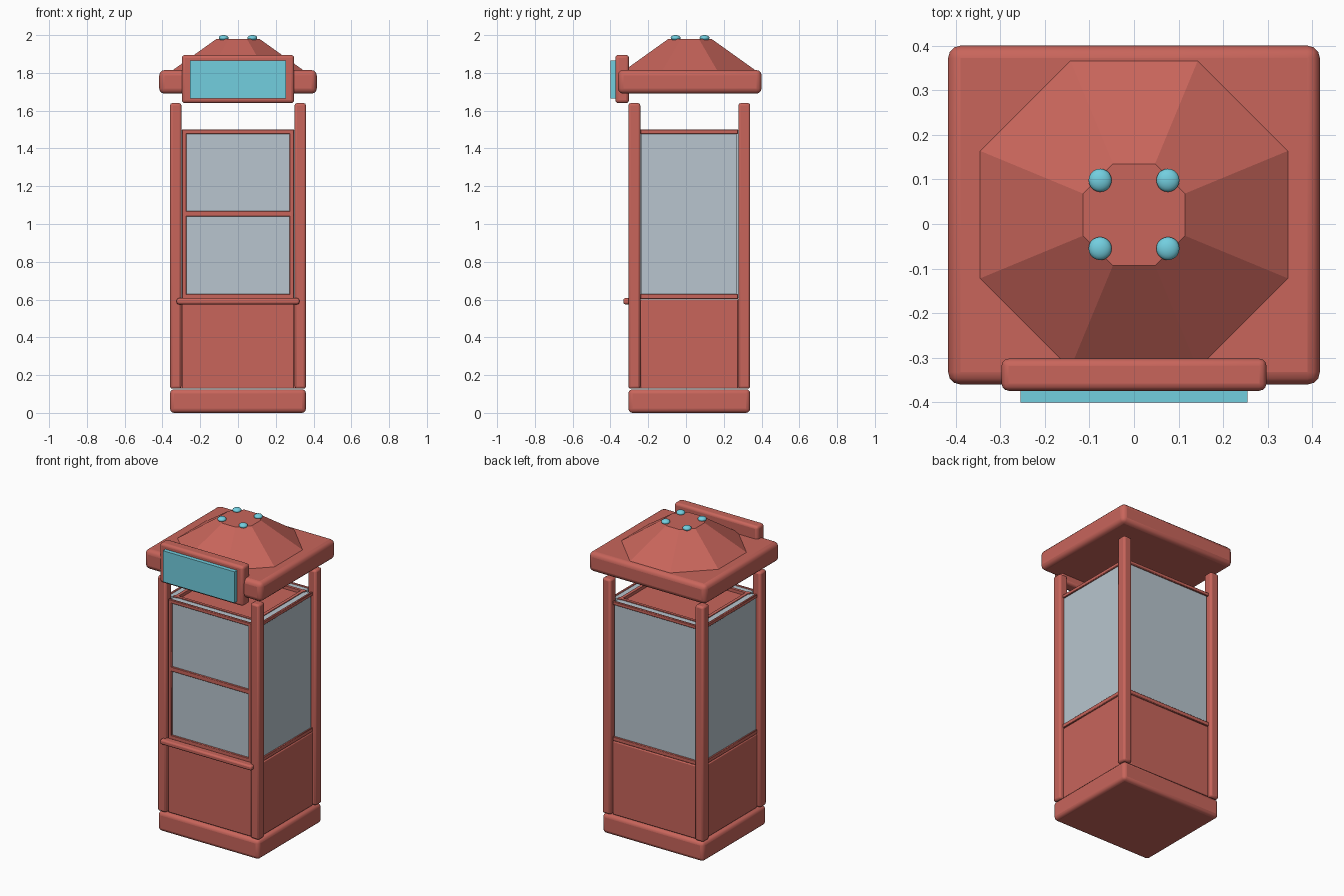
import bpy, math

if "Cube" in bpy.data.objects:
    bpy.data.objects.remove(bpy.data.objects["Cube"])

CY = 0.018  # depth centre of the booth body


def material(name, rgb):
    m = bpy.data.materials.new(name)
    m.diffuse_color = (*rgb, 1)
    m.use_nodes = True
    m.node_tree.nodes["Principled BSDF"].inputs["Base Color"].default_value = m.diffuse_color
    return m


RED = material("red_paint", (0.58, 0.13, 0.105))
CYAN = material("cyan_light", (0.17, 0.62, 0.74))
GLASS = material("pale_glass", (0.48, 0.56, 0.62))


def box(name, x, y, z, mat=RED, bevel=0.0, seg=2):
    """Box from (min, max) ranges, with optional rounded edges."""
    bpy.ops.mesh.primitive_cube_add(
        size=1, location=[(r[0] + r[1]) / 2 for r in (x, y, z)])
    o = bpy.context.object
    o.name = name
    o.scale = [r[1] - r[0] for r in (x, y, z)]
    bpy.ops.object.transform_apply(location=False, rotation=False, scale=True)
    o.data.materials.append(mat)
    if bevel:
        b = o.modifiers.new("rounded", 'BEVEL')
        b.width, b.segments = bevel, seg
        bpy.ops.object.shade_smooth_by_angle(angle=math.radians(40))
    return o


# Base slab and corner posts
box("base", (-.36, .36), (-.305, .34), (0, .125), RED, .022, 3)
for sx, side in ((-1, "left"), (1, "right")):
    xr = sorted((sx * .30, sx * .36))
    box(f"front_{side}_post", xr, (-.305, -.242), (.128, 1.64), RED, .012)
    box(f"back_{side}_post", xr, (.277, .34), (.128, 1.64), RED, .012)

# Side walls: lower panel, rails and glass
for sx, side in ((-1, "left"), (1, "right")):
    def xs(a, b):
        return sorted((sx * a, sx * b))
    yr = (-.24, .275)
    box(f"{side}_lower_panel", xs(.27, .34), yr, (.128, .60), RED, .006)
    box(f"{side}_glass", xs(.285, .332), (-.237, .268), (.61, 1.495), GLASS)
    for n, z in (("bottom", (.603, .63)), ("top", (1.477, 1.50))):
        box(f"{side}_{n}_outer_rail", xs(.325, .34), yr, z, RED, .003, 1)
        box(f"{side}_{n}_inner_rail", xs(.27, .29), yr, z)

# Front and back walls, same layout turned to face y
for sy, side in ((-1, "front"), (1, "back")):
    def ys(a, b):
        return sorted((CY + sy * a, CY + sy * b))
    xr = (-.297, .297)
    box(f"{side}_lower_panel", xr, ys(.235, .305), (.128, .60), RED, .006)
    box(f"{side}_glass", (-.29, .29), ys(.25, .296), (.61, 1.495), GLASS)
    rails = [("bottom", (.603, .63)), ("top", (1.477, 1.50))]
    if side == "front":
        rails.append(("middle", (1.04, 1.07)))
    for n, z in rails:
        box(f"{side}_{n}_outer_rail", xr, ys(.29, .305), z, RED, .003, 1)
        box(f"{side}_{n}_inner_rail", xr, ys(.235, .253), z)

# Door stiles and sill on the front
for sx, side in ((-1, "left"), (1, "right")):
    box(f"door_{side}_stile", sorted((sx * .272, sx * .297)),
        (-.287, -.27), (.603, 1.50), RED, .003, 1)
box("front_sill", (-.325, .325), (-.332, -.28), (.575, .607), RED, .01)

# Inner ceiling
box("ceiling", (-.27, .27), (CY - .235, CY + .235), (1.45, 1.48))

# Roof slab and eight-sided roof cone
box("roof_slab", (-.417, .417), (-.36, .40), (1.69, 1.815), RED, .028, 3)
k = 1 / math.cos(math.pi / 8)
bpy.ops.mesh.primitive_cone_add(
    vertices=8, radius1=.352 * k, radius2=.114 * k, depth=.17,
    location=(0, .021, 1.895), rotation=(0, 0, math.pi / 8))
roof = bpy.context.object
roof.name = "roof_cone"
roof.data.materials.append(RED)

# Flattened lamps on the roof
for x in (-.076, .076):
    for y in (-.055, .098):
        bpy.ops.mesh.primitive_uv_sphere_add(
            segments=20, ring_count=12, radius=.026, location=(x, y, 1.985))
        lamp = bpy.context.object
        lamp.name = "roof_lamp"
        lamp.scale.z = .58
        lamp.data.materials.append(CYAN)
        bpy.ops.object.shade_smooth()

# Sign board with light panel
box("sign_board", (-.297, .297), (-.374, -.302), (1.64, 1.895), RED, .016, 3)
box("sign_panel", (-.255, .255), (-.40, -.36), (1.665, 1.865), CYAN)
